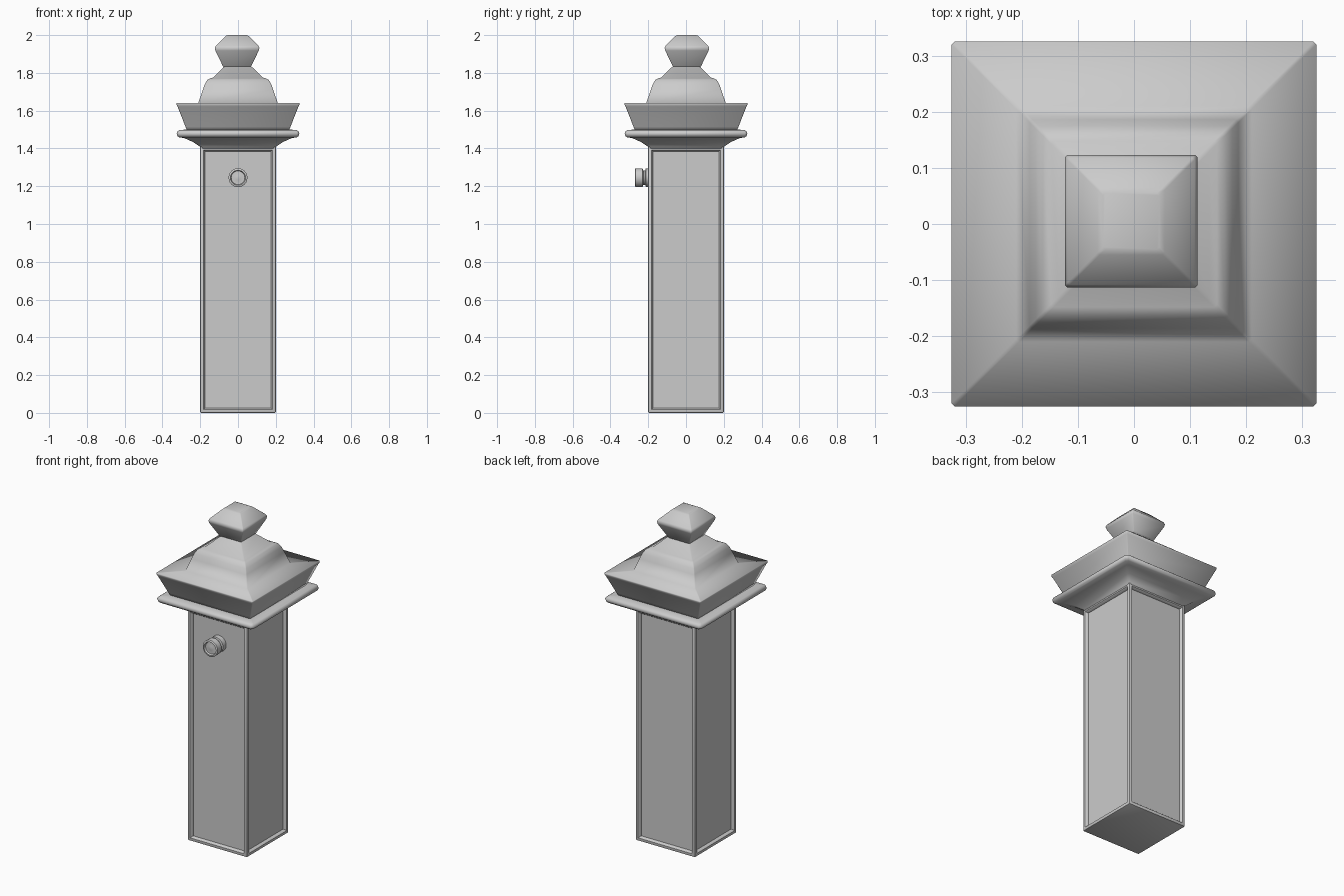
import bpy, bmesh, math
from mathutils import Matrix

if "Cube" in bpy.data.objects:
    bpy.data.objects.remove(bpy.data.objects["Cube"])


def finish(name, bm, angle=None):
    bmesh.ops.recalc_face_normals(bm, faces=bm.faces[:])
    me = bpy.data.meshes.new(name)
    bm.to_mesh(me)
    bm.free()
    ob = bpy.data.objects.new(name, me)
    bpy.context.collection.objects.link(ob)
    if angle is None:
        for p in me.polygons:
            p.use_smooth = True
    else:
        bpy.ops.object.select_all(action='DESELECT')
        ob.select_set(True)
        bpy.context.view_layer.objects.active = ob
        bpy.ops.object.shade_smooth_by_angle(angle=math.radians(angle))
    return ob


def loft(name, profile, corner=0.005, dx=0, dy=0, angle=None):
    """Stack square rings (half width, height) with slightly cut corners."""
    bm = bmesh.new()
    rings = []
    for h, z in profile:
        k = h - corner
        pts = [(h, -k), (h, k), (k, h), (-k, h), (-h, k), (-h, -k), (-k, -h), (k, -h)]
        rings.append([bm.verts.new((x + dx, y + dy, z)) for x, y in pts])
    for a, b in zip(rings, rings[1:]):
        for i in range(8):
            j = (i + 1) % 8
            bm.faces.new((a[i], a[j], b[j], b[i]))
    bm.faces.new(rings[0][::-1])
    bm.faces.new(rings[-1])
    return finish(name, bm, angle)


def lathe(name, profile, steps, matrix):
    """Spin (radius, height) points around the z axis, then place."""
    bm = bmesh.new()
    vs = [bm.verts.new((r, 0, z)) for r, z in profile]
    es = [bm.edges.new(p) for p in zip(vs, vs[1:])]
    bmesh.ops.spin(bm, geom=vs + es, axis=(0, 0, 1), cent=(0, 0, 0),
                   steps=steps, angle=2 * math.pi)
    bmesh.ops.remove_doubles(bm, verts=bm.verts[:], dist=1e-5)
    bm.transform(matrix)
    return finish(name, bm, 40)


# square post with a recessed panel on each of its four sides
bm = bmesh.new()
bmesh.ops.create_cube(bm, size=1, matrix=Matrix.Translation((0, 0, 0.705))
                      @ Matrix.Diagonal((0.4, 0.4, 1.41, 1)))
bm.normal_update()
sides = [f for f in bm.faces if abs(f.normal.z) < 0.5]
rims = [e for e in bm.edges]
for thick, depth in ((0.026, 0), (0.007, -0.006), (0.004, -0.012)):
    bmesh.ops.inset_individual(bm, faces=sides, thickness=thick, depth=depth)
bmesh.ops.bevel(bm, geom=rims, offset=0.006, segments=2, profile=0.5, affect='EDGES')
finish("post", bm, 40)

# flared moulding and rounded ledge under the roof
loft("cornice", [(0.199, 1.395), (0.202, 1.41), (0.24, 1.435), (0.285, 1.455),
                 (0.312, 1.459), (0.321, 1.466), (0.325, 1.478), (0.321, 1.49),
                 (0.312, 1.497), (0.275, 1.5)], 0.012)

# outward-leaning tray and stepped roof
loft("roof", [(0.27, 1.497), (0.278, 1.515), (0.32, 1.622), (0.325, 1.632),
              (0.325, 1.64), (0.21, 1.641), (0.186, 1.712), (0.175, 1.742),
              (0.162, 1.764), (0.148, 1.771), (0.134, 1.774), (0.07, 1.835)], 0.005)

# finial, very slightly off centre
loft("finial", [(0.07, 1.828), (0.076, 1.838), (0.115, 1.918), (0.118, 1.932),
                (0.113, 1.943), (0.06, 1.996), (0.05, 2.0)], 0.004, -0.005, 0.005)

# round knob on the front with a dished face
place = Matrix.Translation((0, -0.18, 1.245)) @ Matrix.Rotation(math.pi / 2, 4, 'X')
lathe("knob", [(0, 0), (0.048, 0), (0.048, 0.033), (0.038, 0.036), (0.038, 0.046),
               (0.05, 0.05), (0.05, 0.087), (0.046, 0.09), (0.04, 0.09),
               (0.036, 0.08), (0.012, 0.08), (0, 0.084)], 24, place)
